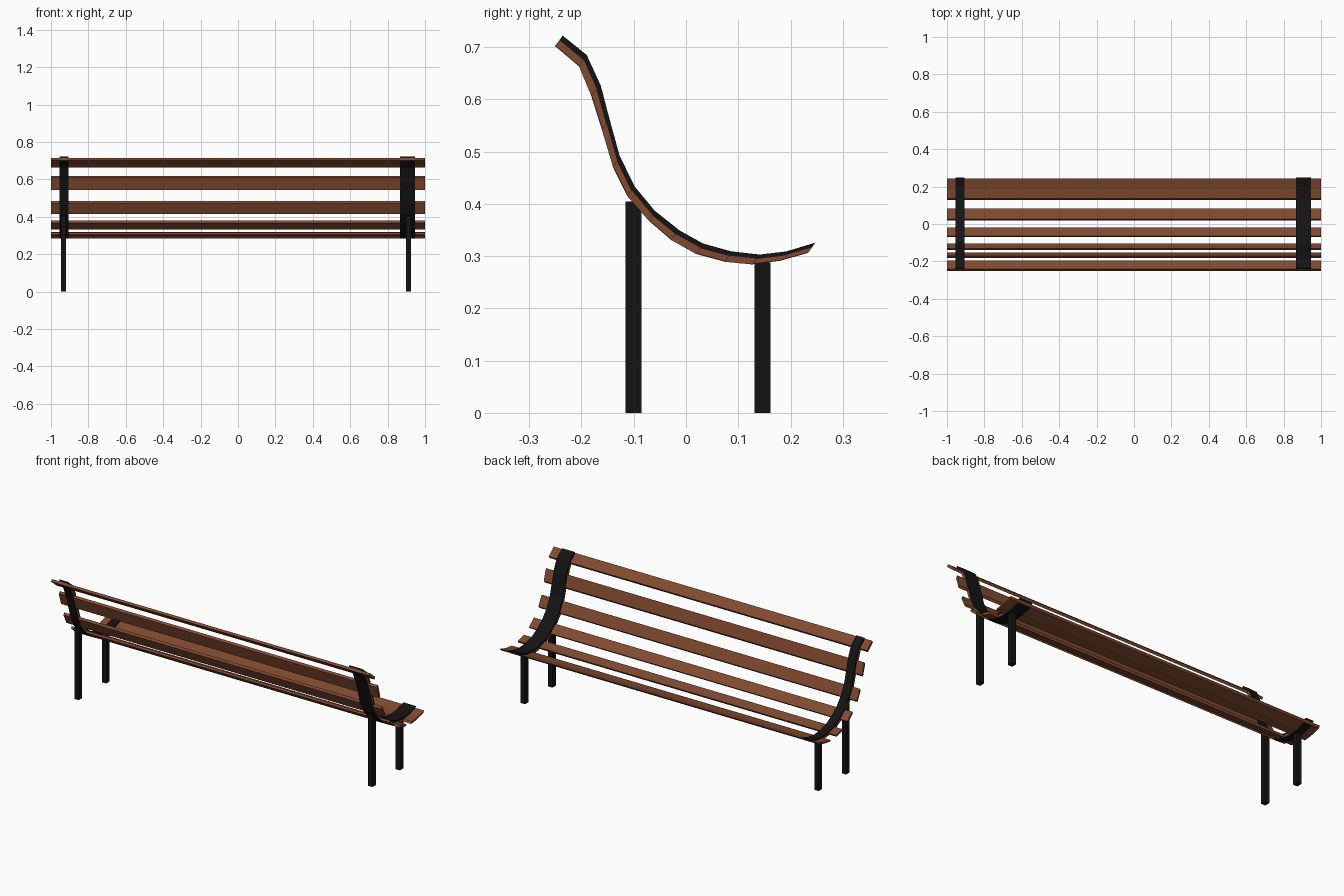
import bpy, bmesh

if "Cube" in bpy.data.objects:
    bpy.data.objects.remove(bpy.data.objects["Cube"])


def material(name, color):
    m = bpy.data.materials.new(name)
    m.diffuse_color = (*color, 1)
    m.use_nodes = True
    m.node_tree.nodes["Principled BSDF"].inputs["Base Color"].default_value = m.diffuse_color
    return m


wood = material("wood", (0.22, 0.068, 0.03))
iron = material("iron", (0.007, 0.007, 0.007))

# Bench side profile (y, z): sitting surface and underside, backrest to seat lip
TOP = [(-.236, .722), (-.190, .685), (-.163, .626), (-.146, .561), (-.127, .492),
       (-.098, .433), (-.060, .387), (-.012, .349), (.033, .324), (.087, .309),
       (.141, .303), (.192, .309), (.248, .326)]
LOW = [(-.250, .703), (-.204, .664), (-.181, .609), (-.160, .542), (-.139, .471),
       (-.112, .416), (-.070, .368), (-.028, .332), (.020, .305), (.076, .290),
       (.127, .285), (.181, .292), (.234, .307)]


def layer(t):
    """Polyline at fraction t of the thickness between underside and top."""
    return [(a[0] + (b[0] - a[0]) * t, a[1] + (b[1] - a[1]) * t)
            for a, b in zip(LOW, TOP)]


def band(name, x0, x1, lines, side_mats, flat_mat):
    """Curved strip from x0 to x1 made of stacked profile polylines."""
    bm = bmesh.new()
    L, R = [[[bm.verts.new((x, y, z)) for y, z in line] for line in lines]
            for x in (x0, x1)]
    n = len(lines[0])

    def quad(verts, mat):
        bm.faces.new(verts).material_index = mat

    for i in range(n - 1):
        for k in (0, -1):
            quad((L[k][i], L[k][i + 1], R[k][i + 1], R[k][i]), flat_mat)
        for k, mat in enumerate(side_mats):
            for s in (L, R):
                quad((s[k][i], s[k][i + 1], s[k + 1][i + 1], s[k + 1][i]), mat)
    for k, mat in enumerate(side_mats):
        for i in (0, n - 1):
            quad((L[k][i], L[k + 1][i], R[k + 1][i], R[k][i]), mat)
    bmesh.ops.recalc_face_normals(bm, faces=bm.faces)
    me = bpy.data.meshes.new(name)
    bm.to_mesh(me)
    bm.free()
    me.materials.append(wood)
    me.materials.append(iron)
    ob = bpy.data.objects.new(name, me)
    bpy.context.collection.objects.link(ob)
    return ob


# Wooden slats on every other profile segment, the last one two segments wide
bottom, mid = layer(0), layer(0.58)
for n, (a, b) in enumerate([(0, 1), (2, 3), (4, 5), (6, 7), (8, 9), (10, 12)]):
    band(f"slat_{n + 1}", -1, 1, [bottom[a:b + 1], mid[a:b + 1]], [0], 0)

# Curved support straps: dark top and underside, wooden lower edge
for side, x0, x1 in (("left", -.955, -.905), ("right", .865, .945)):
    band(f"{side}_strap", x0, x1, [layer(-.05), mid, layer(1)], [0, 1], 1)

# Four square legs
for side, x in (("left", -.933), ("right", .912)):
    for end, y, h in (("back", -.1005, .405), ("front", .1465, .288)):
        bpy.ops.mesh.primitive_cube_add(size=1, location=(x, y, h / 2))
        leg = bpy.context.object
        leg.name = f"{side}_{end}_leg"
        leg.scale = (.027, .031, h)
        leg.data.materials.append(iron)
